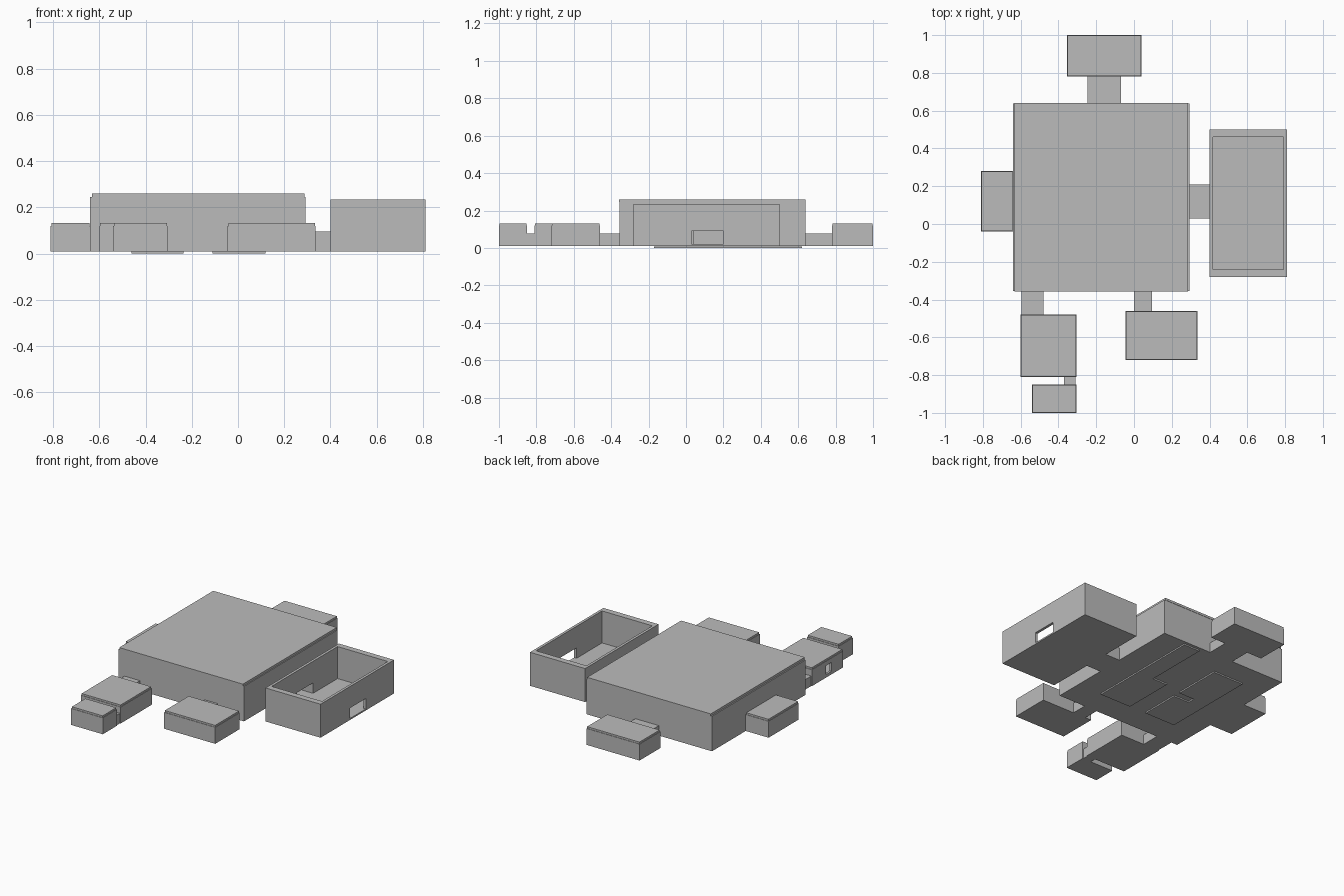
import bpy
import bmesh

cube = bpy.data.objects.get("Cube")
if cube:
    bpy.data.objects.remove(cube)

grey = bpy.data.materials.new("plain grey")
grey.use_nodes = True
colour = (0.5, 0.5, 0.5, 1)
grey.diffuse_color = colour
grey.node_tree.nodes["Principled BSDF"].inputs["Base Color"].default_value = colour

BASE = 0.01   # underside of the rooms
FLOOR = 0.02  # top of the floor slabs


def box(name, x, y, z):
    mesh = bpy.data.meshes.new(name)
    bm = bmesh.new()
    bmesh.ops.create_cube(bm, size=1)
    for v in bm.verts:
        v.co = [r[0] if c < 0 else r[1] for c, r in zip(v.co, (x, y, z))]
    bm.to_mesh(mesh)
    bm.free()
    mesh.materials.append(grey)
    obj = bpy.data.objects.new(name, mesh)
    bpy.context.collection.objects.link(obj)
    return obj


def cut(obj, x, y, z):
    cutter = box("cutter", x, y, z)
    cutter.hide_render = True
    mod = obj.modifiers.new("cut", 'BOOLEAN')
    mod.operation = 'DIFFERENCE'
    mod.solver = 'EXACT'
    mod.object = cutter
    bpy.context.view_layer.objects.active = obj
    bpy.ops.object.modifier_apply(modifier=mod.name)
    bpy.data.objects.remove(cutter)


def inset(r, t):
    return (r[0] + t, r[1] - t)


def room(name, x, y, top, tx=0.015, ty=0.015, doors=()):
    """Open-topped shell with doorways cut through its walls."""
    shell = box(name, x, y, (BASE, top))
    cut(shell, inset(x, tx), inset(y, ty), (FLOOR, top + 0.1))
    for door in doors:
        cut(shell, *door)
    return shell


def plate(name, outline):
    """Thin raised panel on the underside of the hall."""
    bm = bmesh.new()
    face = bm.faces.new([bm.verts.new((x, y, 0)) for x, y in outline])
    up = bmesh.ops.extrude_face_region(bm, geom=[face])["geom"]
    moved = [g for g in up if isinstance(g, bmesh.types.BMVert)]
    bmesh.ops.translate(bm, verts=moved, vec=(0, 0, BASE - 0.001))
    bmesh.ops.recalc_face_normals(bm, faces=bm.faces)
    mesh = bpy.data.meshes.new(name)
    bm.to_mesh(mesh)
    bm.free()
    mesh.materials.append(grey)
    bpy.context.collection.objects.link(bpy.data.objects.new(name, mesh))


# Main hall and its lid
passage_y, passage_z = (0.04, 0.20), (FLOOR, 0.09)
hall_x, hall_y = (-0.64, 0.293), (-0.355, 0.638)
room("main_hall", hall_x, hall_y, 0.245,
     doors=[((0.2, 0.4), passage_y, passage_z)])
box("main_hall_lid", (-0.632, 0.287), (-0.358, 0.64), (0.245, 0.26))

# Open side room: one doorway to the passage and one facing outside
room("open_room", (0.4, 0.81), (-0.28, 0.5), 0.235, tx=0.018, ty=0.04,
     doors=[((0.3, 0.9), (0.03, 0.20), (FLOOR, 0.09))])
passage = box("side_passage", (0.29, 0.402), (0.03, 0.21), (BASE, 0.095))
cut(passage, (0.2, 0.5), passage_y, passage_z)

# Low rooms, each with a slightly inset lid
window = ((-0.7, -0.55), (-0.69, -0.63), (0.03, 0.09))
for name, x, y, doors in (
    ("left_wing", (-0.81, -0.64), (-0.04, 0.28), ()),
    ("back_room", (-0.355, 0.04), (0.78, 1.0), ()),
    ("front_room", (-0.045, 0.335), (-0.72, -0.46), ()),
    ("corner_room", (-0.6, -0.305), (-0.81, -0.48), (window,)),
    ("small_room", (-0.54, -0.305), (-1.0, -0.85), ()),
):
    room(name, x, y, 0.12, doors=doors)
    box(name + "_lid", inset(x, 0.003), inset(y, 0.003), (0.12, 0.132))

# Low covered passages between the rooms
for name, x, y in (
    ("back_passage", (-0.245, -0.07), (0.635, 0.785)),
    ("front_passage", (0.0, 0.095), (-0.465, -0.35)),
    ("corner_passage", (-0.595, -0.48), (-0.485, -0.35)),
    ("small_passage", (-0.37, -0.31), (-0.855, -0.805)),
):
    box(name, x, y, (BASE, 0.077))

# Raised panels under the hall
plate("angled_floor_panel", [(0.12, -0.17), (0.12, 0.62), (0.0, 0.62),
                             (0.0, 0.18), (-0.11, 0.18), (-0.11, -0.17)])
plate("notched_floor_panel", [(-0.46, -0.17), (-0.235, -0.17), (-0.235, 0.1),
                              (-0.35, 0.1), (-0.35, 0.15), (-0.235, 0.15),
                              (-0.235, 0.48), (-0.46, 0.48)])
